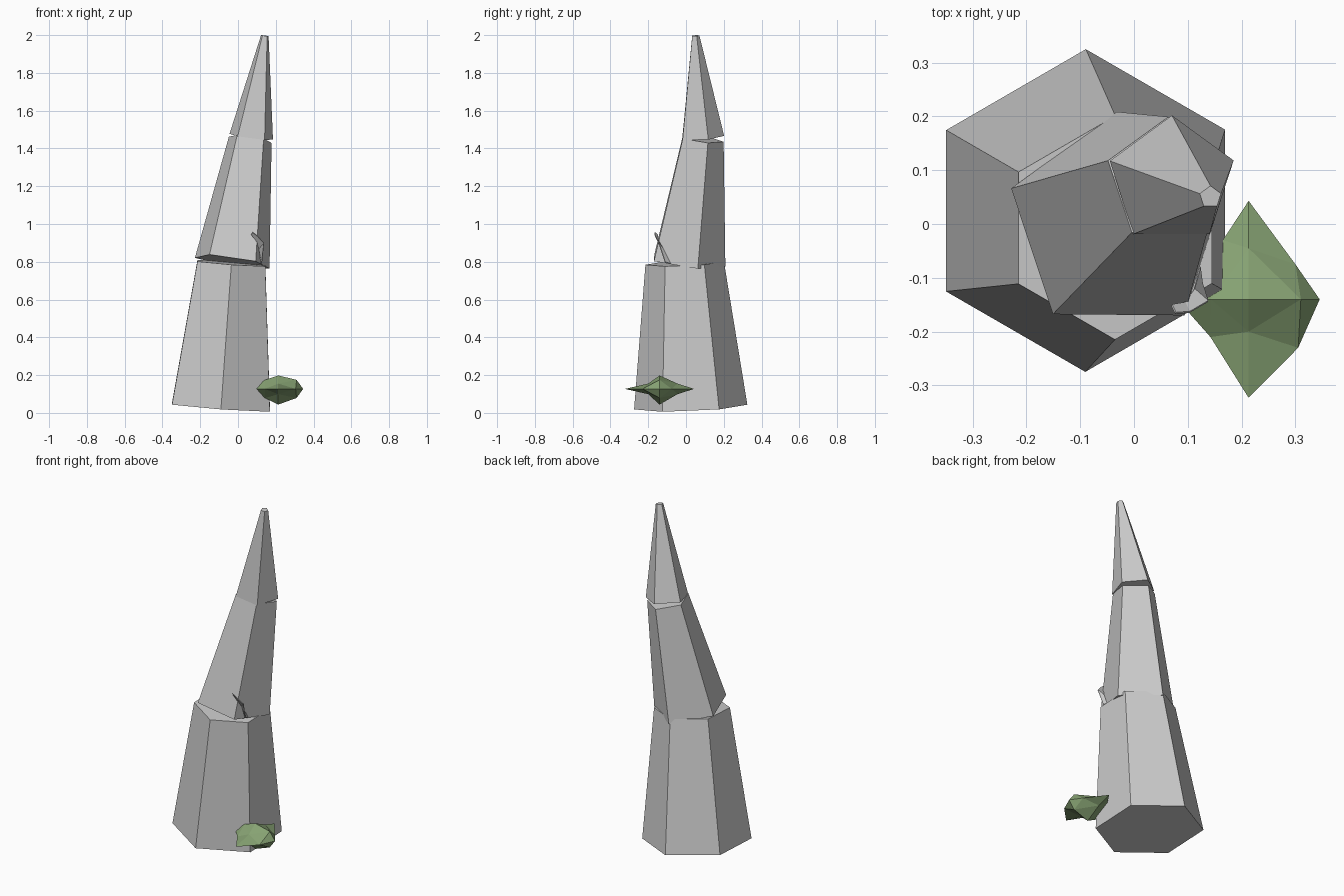
import bpy
from math import sin, cos, pi
from mathutils import Vector

if "Cube" in bpy.data.objects:
    bpy.data.objects.remove(bpy.data.objects["Cube"])


def make_object(name, verts, faces, color=None):
    mesh = bpy.data.meshes.new(name)
    mesh.from_pydata([tuple(v) for v in verts], [], faces)
    mesh.update()
    obj = bpy.data.objects.new(name, mesh)
    bpy.context.collection.objects.link(obj)
    if color:
        mat = bpy.data.materials.new(name + "_color")
        mat.diffuse_color = color
        mat.use_nodes = True
        mat.node_tree.nodes["Principled BSDF"].inputs["Base Color"].default_value = mat.diffuse_color
        mesh.materials.append(mat)
    return obj


def tapered_segment(name, start, end, r1, r2, sides):
    """Tapered prism between two points, end caps square to its axis."""
    start, end = Vector(start), Vector(end)
    rot = Vector((0, 0, 1)).rotation_difference(end - start)
    verts = []
    for c, r in ((start, r1), (end, r2)):
        for i in range(sides):
            a = pi / 2 + 2 * pi * i / sides
            verts.append(c + rot @ Vector((r * cos(a), r * sin(a), 0)))
    faces = [(i, (i + 1) % sides, sides + (i + 1) % sides, sides + i)
             for i in range(sides)]
    faces += [tuple(reversed(range(sides))), tuple(range(sides, 2 * sides))]
    return make_object(name, verts, faces)


# Stone spire in three stacked, leaning pieces
tapered_segment("lower_stone", (-0.09, 0.025, 0.031), (-0.035, -0.007, 0.793), 0.30, 0.208, 6)
tapered_segment("middle_stone", (-0.03, 0.0, 0.80), (0.065, 0.08, 1.45), 0.21, 0.12, 5)
tapered_segment("tip_stone", (0.07, 0.08, 1.46), (0.142, 0.05, 1.997), 0.122, 0.021, 5)

# Thin curved chip sticking out above the lower joint
inner = [(0.071, -0.149, 0.945), (0.095, -0.145, 0.915), (0.113, -0.12, 0.87), (0.124, -0.08, 0.79)]
outer = [(0.078, -0.164, 0.957), (0.104, -0.162, 0.937), (0.138, -0.142, 0.90), (0.128, -0.11, 0.80)]
chip = make_object("stone_chip", inner + outer, [(i, i + 4, i + 5, i + 1) for i in range(3)])
thick = chip.modifiers.new("thickness", 'SOLIDIFY')
thick.thickness = 0.004

# Moss clump: subdivided octahedron with pulled-in edge midpoints
cx, cy = 0.213, -0.14
equator = [(0.345, cy), (0.30, -0.075), (cx, 0.043), (0.165, -0.03),
           (0.08, cy), (0.142, -0.21), (cx, -0.323), (0.305, -0.23)]
ring = [(0.31, cy, 0.048), (cx, -0.045, 0.028), (0.143, cy, 0.048), (cx, -0.20, 0.028)]
mid = 0.127
verts = [(x, y, mid) for x, y in equator]
faces = []
for s, pole_h in ((1, 0.071), (-1, 0.083)):
    b = len(verts)
    verts += [(x, y, mid + s * h) for x, y, h in ring] + [(cx, cy, mid + s * pole_h)]
    for i in range(4):
        j, e0, e1, e2 = (i + 1) % 4, 2 * i, 2 * i + 1, (2 * i + 2) % 8
        tris = [(b + 4, b + i, b + j), (b + i, e0, e1),
                (b + i, e1, b + j), (b + j, e1, e2)]
        faces += [t if s > 0 else t[::-1] for t in tris]
make_object("moss_clump", verts, faces, (0.24, 0.36, 0.17, 1))
